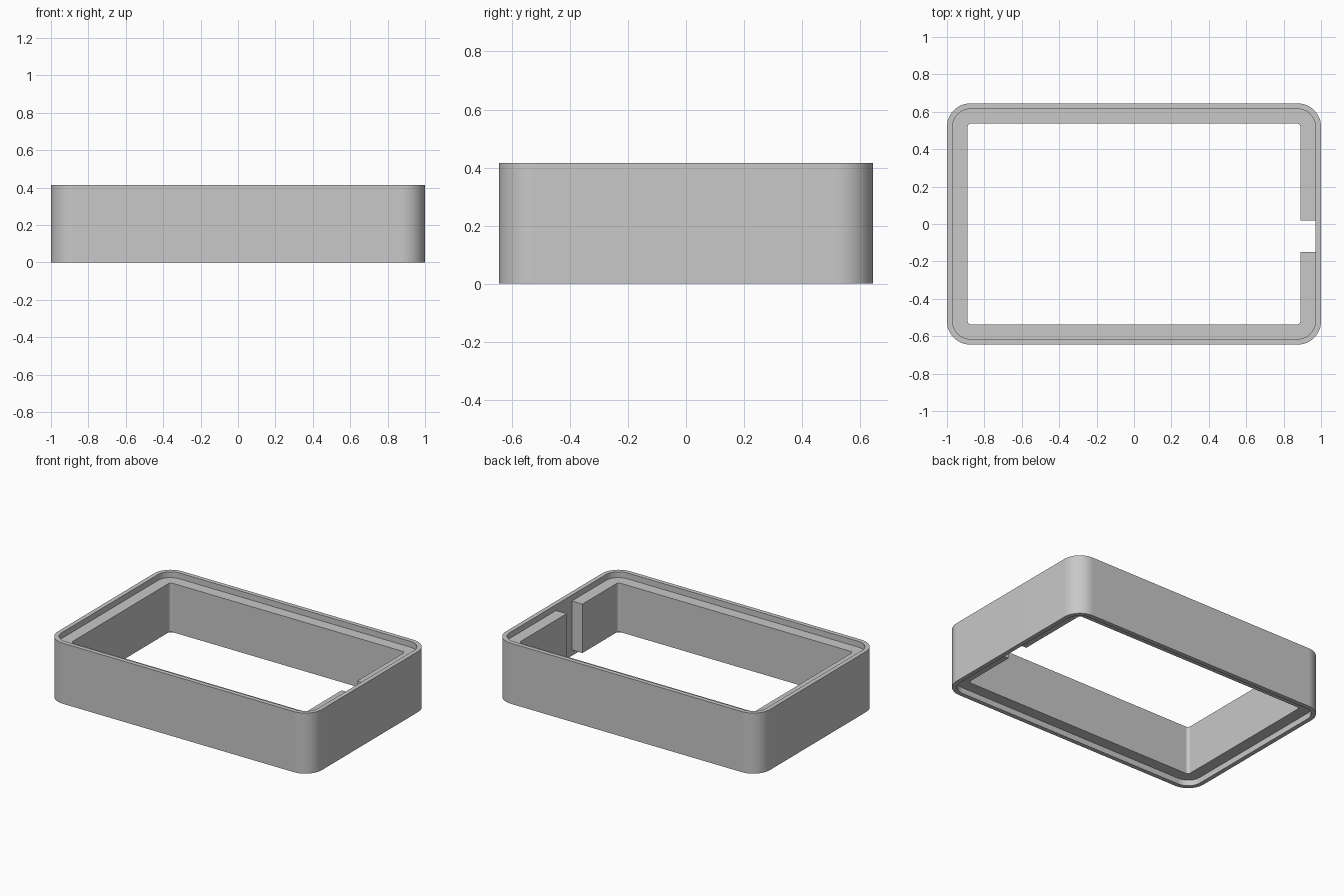
import bpy, bmesh
from math import sin, cos, pi, radians

if "Cube" in bpy.data.objects:
    bpy.data.objects.remove(bpy.data.objects["Cube"])

HEIGHT, RECESS = 0.415, 0.04
NOTCH = (-0.15, 0.02)      # y range of the gap in the liner
STEPS = 12                 # segments per rounded corner

grey = bpy.data.materials.new("grey plastic")
grey.use_nodes = True
grey.diffuse_color = (0.58, 0.58, 0.58, 1)
grey.node_tree.nodes["Principled BSDF"].inputs["Base Color"].default_value = (0.58, 0.58, 0.58, 1)


def outline(hx, hy, r):
    """Rounded rectangle, with two extra points where the notch begins and ends."""
    pts = []
    for i, (sx, sy) in enumerate([(1, -1), (1, 1), (-1, 1), (-1, -1)]):
        for s in range(STEPS + 1):
            a = pi / 2 * (i - 1 + s / STEPS)
            pts.append((sx * (hx - r) + r * cos(a), sy * (hy - r) + r * sin(a)))
        if i == 0:
            pts += [(hx, y) for y in NOTCH]
    return pts


outer = outline(1.0, 0.645, 0.125)
lip = outline(0.97, 0.615, 0.095)
liner = outline(0.89, 0.537, 0.02)

# Cross-section of the frame, carried around the outline
section = [(outer, 0), (outer, HEIGHT), (lip, HEIGHT), (lip, HEIGHT - RECESS),
           (liner, HEIGHT - RECESS), (liner, RECESS), (lip, RECESS), (lip, 0)]
bm = bmesh.new()
loops = [[bm.verts.new((x, y, z)) for x, y in pts] for pts, z in section]
count, gap = len(outer), STEPS + 1
for k, loop in enumerate(loops):
    after = loops[(k + 1) % len(loops)]
    for i in range(count):
        j = (i + 1) % count
        if i == gap and k in (3, 4, 5):     # leave the liner open at the notch
            continue
        bm.faces.new((loop[i], loop[j], after[j], after[i]))

# Notch: back wall and two cut ends of the liner
bm.faces.new((loops[3][gap], loops[3][gap + 1], loops[6][gap + 1], loops[6][gap]))
for i in (gap, gap + 1):
    bm.faces.new([loops[k][i] for k in (3, 4, 5, 6)])
bmesh.ops.recalc_face_normals(bm, faces=bm.faces)

mesh = bpy.data.meshes.new("case_frame")
bm.to_mesh(mesh)
bm.free()
mesh.materials.append(grey)
frame = bpy.data.objects.new("case_frame", mesh)
bpy.context.collection.objects.link(frame)

# Smooth corners, crisp edges, flat walls
bpy.ops.object.select_all(action='DESELECT')
frame.select_set(True)
bpy.context.view_layer.objects.active = frame
bpy.ops.object.shade_smooth_by_angle(angle=radians(30))
weighted = frame.modifiers.new("flat_walls", 'WEIGHTED_NORMAL')
weighted.keep_sharp = True
